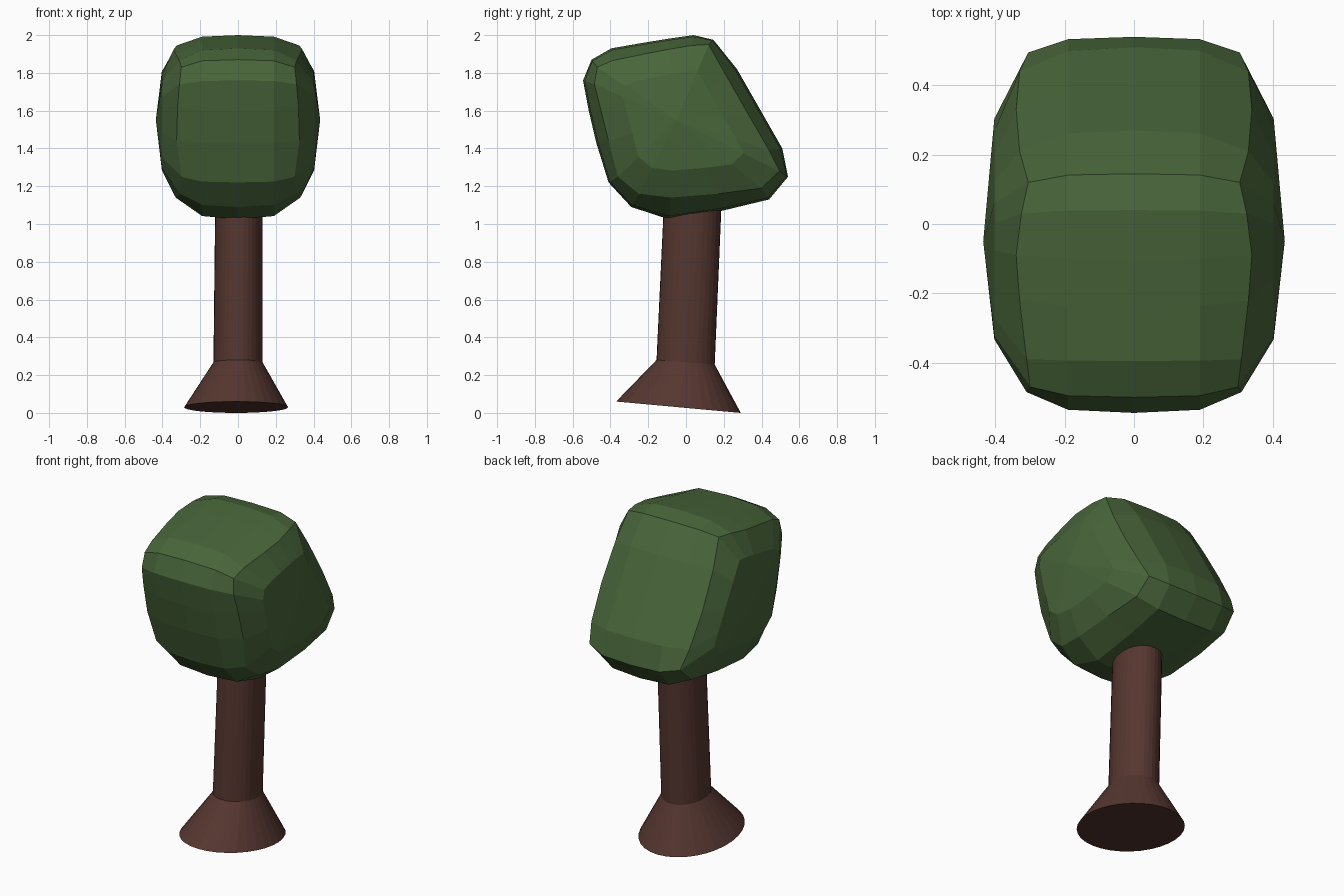
import bpy, bmesh, math

if "Cube" in bpy.data.objects:
    bpy.data.objects.remove(bpy.data.objects["Cube"])


def material(name, rgb):
    m = bpy.data.materials.new(name)
    m.diffuse_color = (*rgb, 1)
    m.use_nodes = True
    m.node_tree.nodes["Principled BSDF"].inputs["Base Color"].default_value = m.diffuse_color
    return m


def loft(name, rings, mat, tip_ends=None):
    """Skin a list of closed rings; close ends with flat caps or with centre points."""
    bm = bmesh.new()
    loops = [[bm.verts.new(p) for p in ring] for ring in rings]
    n = len(loops[0])
    for a, b in zip(loops, loops[1:]):
        for i in range(n):
            j = (i + 1) % n
            bm.faces.new((a[i], a[j], b[j], b[i]))
    for k, loop in enumerate((loops[0], loops[-1])):
        if tip_ends:
            tip = bm.verts.new(tip_ends[k])
            for i in range(n):
                bm.faces.new((loop[i], loop[(i + 1) % n], tip))
        else:
            bm.faces.new(loop)
    bmesh.ops.recalc_face_normals(bm, faces=bm.faces)
    me = bpy.data.meshes.new(name)
    bm.to_mesh(me)
    bm.free()
    me.materials.append(mat)
    ob = bpy.data.objects.new(name, me)
    bpy.context.collection.objects.link(ob)
    return ob


bark = material("bark brown", (0.092, 0.037, 0.029))
leaf = material("leaf green", (0.065, 0.13, 0.042))


# Trunk: leaning elliptical column with flared foot
def ellipse(cx, cy, cz, rx, ry, slope, n=32):
    pts = []
    for i in range(n):
        a = 2 * math.pi * i / n
        dy = ry * math.sin(a)
        pts.append((cx + rx * math.cos(a), cy + dy, cz + slope * dy))
    return pts


loft("trunk", [
    ellipse(-0.01, -0.04, 0.03, 0.275, 0.33, -0.091),
    ellipse(0.0, -0.002, 0.268, 0.13, 0.154, -0.08),
    ellipse(0.006, 0.042, 1.25, 0.125, 0.152, -0.05),
], bark)

# Crown: side profile at the middle (y, z) and at the side edge (y, z, x)
profile = [
    (-0.50, 1.87, -0.47, 1.83, 0.30), (-0.395, 1.93, -0.39, 1.865, 0.31),
    (-0.24, 1.957, -0.22, 1.90, 0.33), (-0.10, 1.98, -0.09, 1.925, 0.34),
    (0.04, 2.00, 0.03, 1.945, 0.325), (0.145, 1.975, 0.12, 1.95, 0.305),
    (0.27, 1.82, 0.21, 1.79, 0.33), (0.39, 1.61, 0.33, 1.58, 0.34),
    (0.51, 1.40, 0.44, 1.39, 0.33), (0.54, 1.25, 0.495, 1.28, 0.305),
    (0.44, 1.13, 0.40, 1.19, 0.315), (0.19, 1.07, 0.17, 1.16, 0.33),
    (-0.09, 1.025, -0.08, 1.14, 0.33), (-0.29, 1.09, -0.25, 1.16, 0.31),
    (-0.41, 1.22, -0.36, 1.25, 0.30), (-0.475, 1.43, -0.41, 1.44, 0.325),
    (-0.515, 1.60, -0.455, 1.62, 0.32), (-0.545, 1.76, -0.485, 1.74, 0.31),
]
CY, CZ = -0.05, 1.55


def crown_rings(s):
    inner = [(s * 0.19, y + 0.15 * (v - y), z + 0.15 * (w - z)) for y, z, v, w, x in profile]
    edge = [(s * x, v, w) for y, z, v, w, x in profile]
    cap = [(s * 0.403, CY + 0.65 * (v - CY), CZ + 0.65 * (w - CZ)) for y, z, v, w, x in profile]
    return [inner, edge, cap]


middle = [(0, y, z) for y, z, v, w, x in profile]
loft("crown", crown_rings(-1)[::-1] + [middle] + crown_rings(1), leaf,
     tip_ends=((-0.435, CY, CZ), (0.435, CY, CZ)))
